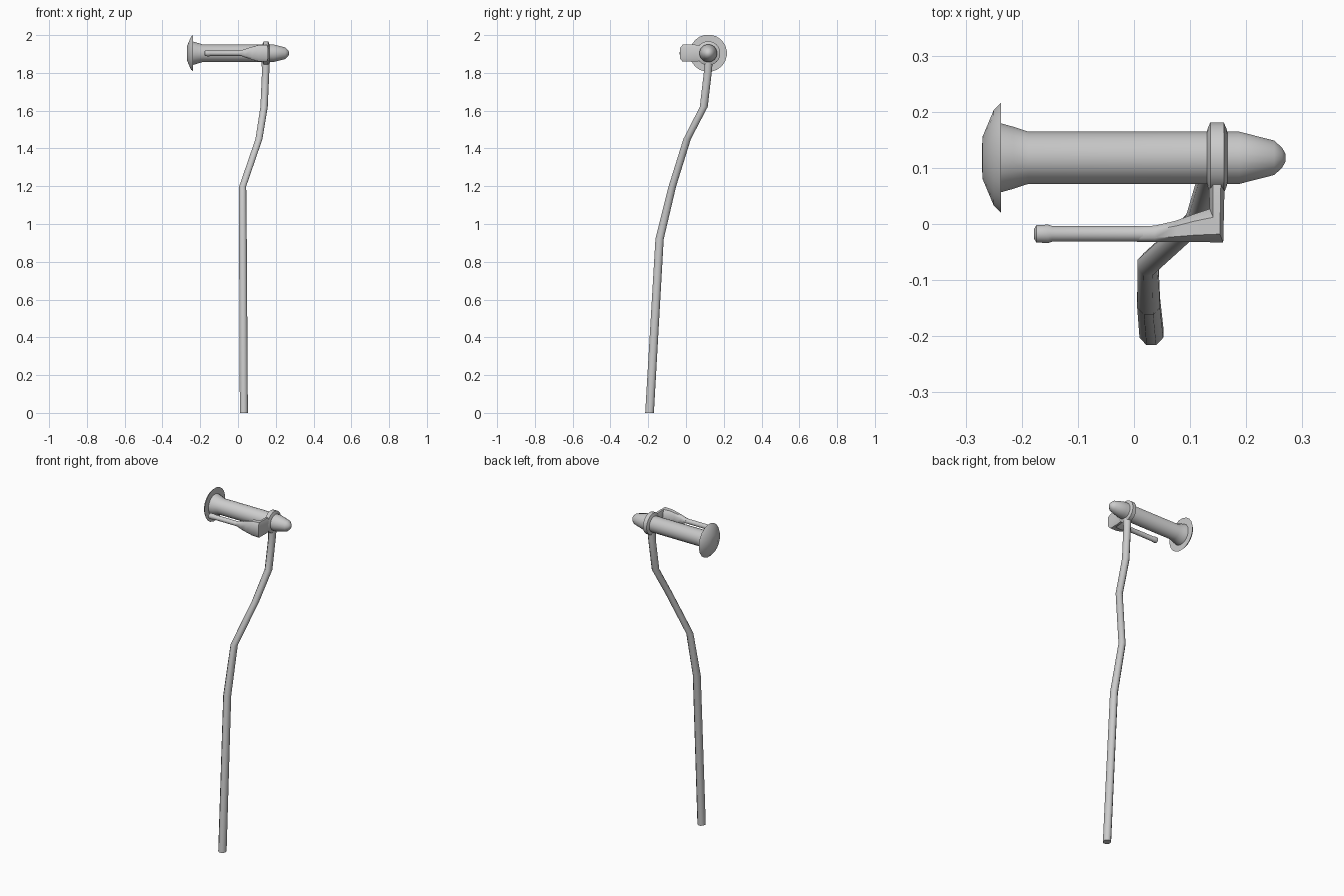
import bpy, bmesh, math
from mathutils import Vector

if "Cube" in bpy.data.objects:
    bpy.data.objects.remove(bpy.data.objects["Cube"])

AX_Y, AX_Z = 0.118, 1.904      # axis of the horizontal grip


def loft(name, rings, closed=False, angle=50):
    """Skin a list of equal-length point rings into one object."""
    bm = bmesh.new()
    vs = [[bm.verts.new(p) for p in r] for r in rings]
    n = len(vs[0])
    pairs = list(zip(vs, vs[1:])) + ([(vs[-1], vs[0])] if closed else [])
    for a, b in pairs:
        for i in range(n):
            j = (i + 1) % n
            bm.faces.new((a[i], a[j], b[j], b[i]))
    if not closed:
        bm.faces.new(vs[0])
        bm.faces.new(vs[-1])
    bmesh.ops.recalc_face_normals(bm, faces=bm.faces)
    me = bpy.data.meshes.new(name)
    bm.to_mesh(me)
    bm.free()
    ob = bpy.data.objects.new(name, me)
    bpy.context.collection.objects.link(ob)
    bpy.ops.object.select_all(action='DESELECT')
    ob.select_set(True)
    bpy.context.view_layer.objects.active = ob
    bpy.ops.object.shade_smooth_by_angle(angle=math.radians(angle))
    return ob


def ring(c, u, v, n):
    """Ellipse of n points around c with half axes u and v."""
    c, u, v = Vector(c), Vector(u), Vector(v)
    step = 2 * math.pi / n
    return [c + u * math.cos((i + .5) * step) + v * math.sin((i + .5) * step)
            for i in range(n)]


def lathe_x(name, profile, y, z, n=20, closed=False):
    """Turn (x, radius) pairs around an axis along x."""
    return loft(name, [ring((x, y, z), (0, r, 0), (0, 0, r), n)
                       for x, r in profile], closed)


# Bent post, rising from the floor to the clamp
post = [(0.031, -0.193, 0, 0.023), (0.026, -0.14, 0.92, 0.022),
        (0.025, -0.072, 1.2, 0.020), (0.111, 0.006, 1.45, 0.020),
        (0.138, 0.094, 1.62, 0.021), (0.146, 0.115, 1.80, 0.021),
        (0.147, 0.118, 1.868, 0.024)]
loft("post", [ring((x, y, z), (r, 0, 0), (0, r * 1.08, 0), 8)
              for x, y, z, r in post])

# Grip with flared collar and rounded tip
lathe_x("grip", [(-0.24, 0.063), (-0.215, 0.056), (-0.188, 0.047),
                 (0.188, 0.047), (0.25, 0.031), (0.264, 0.018),
                 (0.27, 0.007)], AX_Y, AX_Z)

# Domed end disc
lathe_x("end_disc", [(-0.271, 0.012), (-0.27, 0.038), (-0.25, 0.086),
                     (-0.237, 0.099)], AX_Y, AX_Z)

# Clamp ring around the grip
lathe_x("clamp_ring", [(0.129, 0.044), (0.131, 0.052), (0.136, 0.064),
                       (0.160, 0.064), (0.165, 0.052), (0.167, 0.044)],
        AX_Y, AX_Z, closed=True)

# Lever bracket: inner and outer edge in plan, half height
bracket = [((0.005, -0.004), (0.005, -0.032), 0.010),
           ((0.037, -0.003), (0.037, -0.032), 0.022),
           ((0.075, 0.006), (0.075, -0.032), 0.034),
           ((0.105, 0.017), (0.110, -0.032), 0.043),
           ((0.135, 0.027), (0.159, -0.033), 0.045),
           ((0.134, 0.050), (0.161, 0.050), 0.045),
           ((0.134, 0.080), (0.162, 0.080), 0.040)]


def slab(a, b, h):
    """Chamfered rectangle between two plan points."""
    a, b = Vector((*a, AX_Z)), Vector((*b, AX_Z))
    m, u, v = (a + b) / 2, (b - a) / 2, Vector((0, 0, h))
    shape = [(1, .6), (.5, 1), (-.5, 1), (-1, .6),
             (-1, -.6), (-.5, -1), (.5, -1), (1, -.6)]
    return [m + u * s + v * t for s, t in shape]


loft("lever_bracket", [slab(*s) for s in bracket])

# Thin lever with a thicker rounded end
lathe_x("lever", [(-0.178, 0.009), (-0.174, 0.016), (-0.153, 0.017),
                  (-0.146, 0.0145), (0.04, 0.0145)], -0.0175, AX_Z, 12)
